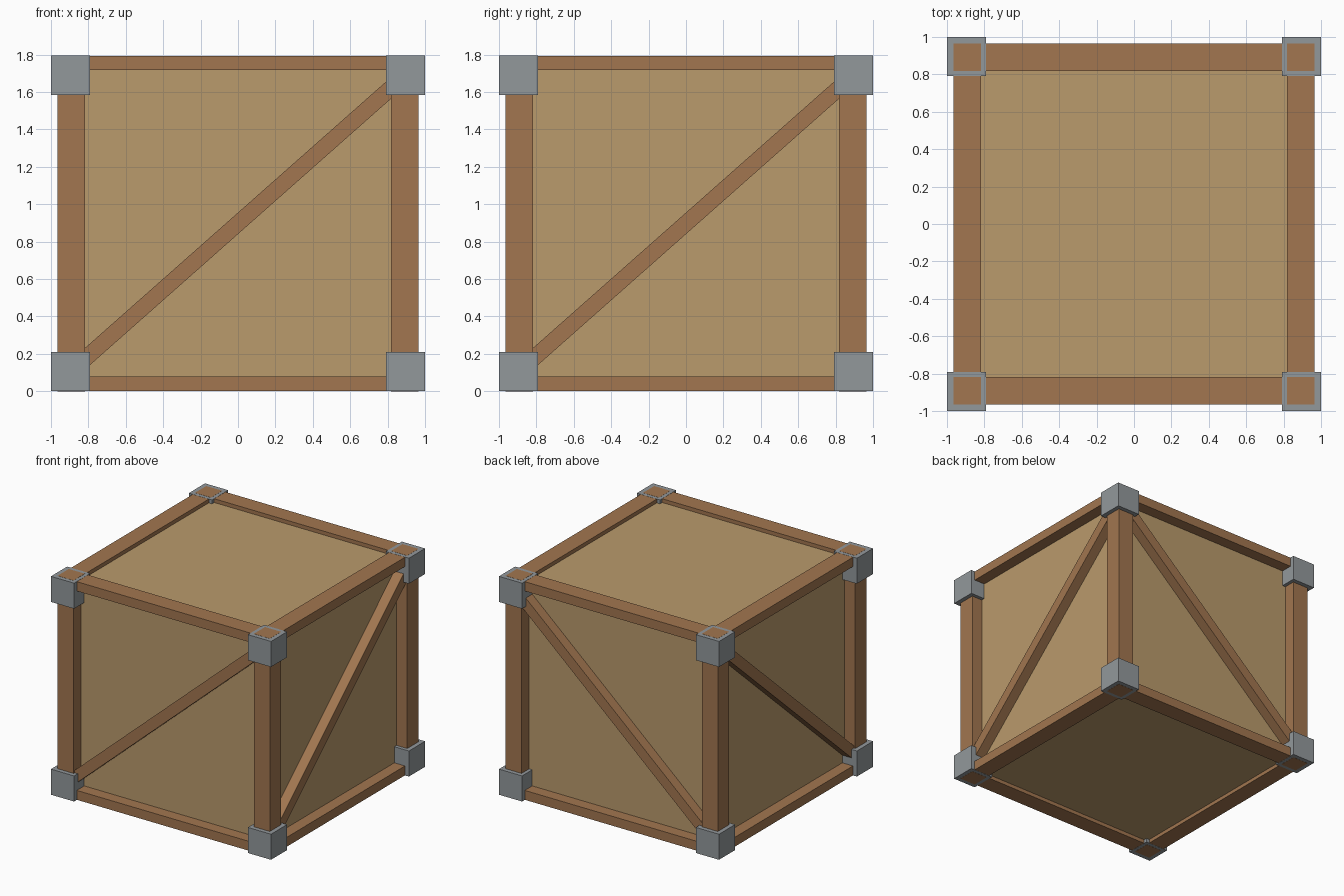
import bpy
import math
from mathutils import Matrix, Vector

cube = bpy.data.objects.get("Cube")
if cube:
    bpy.data.objects.remove(cube, do_unlink=True)

HEIGHT = 1.796
MID = HEIGHT / 2
BEAM = 0.146        # timber width
BEAM_POS = 0.892    # timber centre line
RAIL = 0.077        # rail thickness
CAP = 0.21
PANEL = 0.868       # half width of the boarded core


def material(name, color):
    mat = bpy.data.materials.new(name)
    mat.use_nodes = True
    mat.diffuse_color = (*color, 1)
    mat.node_tree.nodes["Principled BSDF"].inputs["Base Color"].default_value = (*color, 1)
    return mat


board = material("pale board", (0.49, 0.325, 0.15))
timber = material("brown timber", (0.36, 0.182, 0.08))
metal = material("grey metal", (0.29, 0.315, 0.33))


def box(name, center, size, mat, rotation=None):
    bpy.ops.mesh.primitive_cube_add(size=1)
    obj = bpy.context.object
    obj.name = obj.data.name = name
    obj.data.transform(Matrix.Diagonal((*size, 1)))
    if rotation:
        obj.data.transform(rotation)
    obj.location = Vector(center)
    obj.data.materials.append(mat)
    return obj


# Boarded core, sunk a little behind the frame
box("core_panel", (0, 0, MID), (2 * PANEL, 2 * PANEL, HEIGHT - 0.066), board)

# Corner posts and metal corner caps
for sx, x_name in ((-1, "right"), (1, "left")):
    for sy, y_name in ((-1, "front"), (1, "back")):
        corner = f"{y_name}_{x_name}"
        box(f"{corner}_post", (sx * BEAM_POS, sy * BEAM_POS, MID),
            (BEAM, BEAM, HEIGHT), timber)
        for sz, z_name in ((-1, "bottom"), (1, "top")):
            z = MID + sz * (MID - CAP / 2 - 0.001)
            box(f"{z_name}_{corner}_cap", (sx * (1 - CAP / 2), sy * (1 - CAP / 2), z),
                (CAP, CAP, CAP), metal)

# Horizontal rails round the top and bottom
length = 2 * BEAM_POS - BEAM
for sz, z_name in ((-1, "bottom"), (1, "top")):
    z = MID + sz * (MID - RAIL / 2 - 0.002)
    for s, y_name, x_name in ((-1, "front", "right"), (1, "back", "left")):
        box(f"{z_name}_{y_name}_rail", (0, s * BEAM_POS, z), (length, BEAM, RAIL), timber)
        box(f"{z_name}_{x_name}_rail", (s * BEAM_POS, 0, z), (BEAM, length, RAIL), timber)

# Diagonal braces on the four sides, just behind the face of the posts
slope = math.radians(41.5)
depth = 0.12
brace_pos = 0.952 - depth / 2
tilt = Matrix.Rotation(-slope, 4, "Y")
turn = Matrix.Rotation(math.pi / 2, 4, "Z")
size = (2.27, depth, 0.086)
for s, y_name, x_name in ((-1, "front", "right"), (1, "back", "left")):
    box(f"{y_name}_brace", (0, s * brace_pos, MID), size, timber, tilt)
    box(f"{x_name}_brace", (s * brace_pos, 0, MID), size, timber, turn @ tilt)
